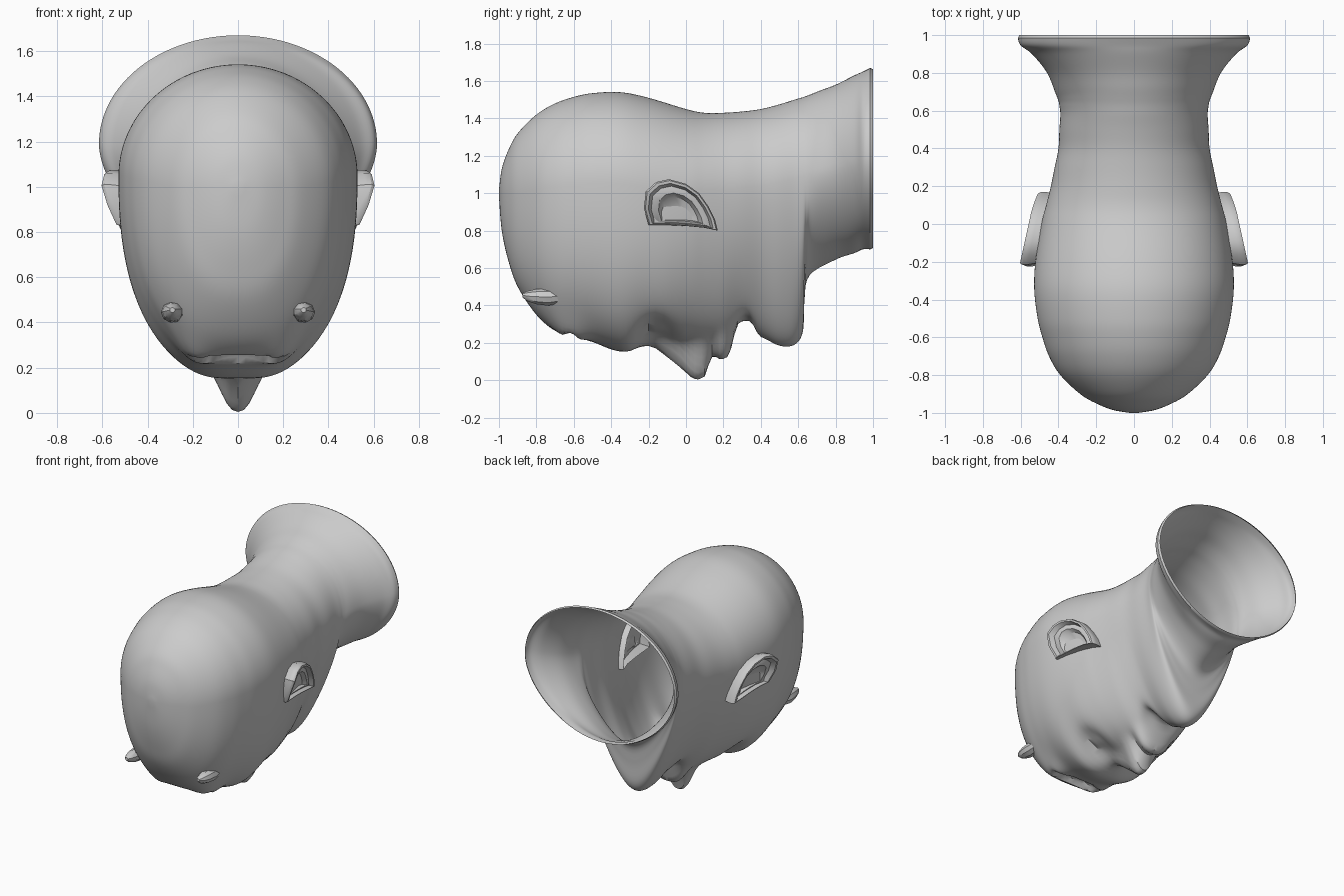
import bpy, bmesh, math

if "Cube" in bpy.data.objects:
    bpy.data.objects.remove(bpy.data.objects["Cube"])

# Stations along the head: y top, z top, y bottom, z bottom, z widest, half width
ST = [(-1.0, 1.02, -1.0, .98, 1.0, .02), (-.985, 1.13, -.985, .80, 1.0, .11),
      (-.95, 1.23, -.95, .64, 1.0, .20), (-.9, 1.32, -.9, .50, 1.0, .285),
      (-.8, 1.42, -.8, .35, 1.02, .39), (-.7, 1.48, -.7, .265, 1.03, .45),
      (-.6, 1.515, -.6, .235, 1.04, .485), (-.5, 1.535, -.5, .205, 1.05, .51),
      (-.35, 1.54, -.35, .155, 1.05, .528), (-.2, 1.51, -.2, .19, 1.03, .522),
      (0, 1.45, 0, .195, 1.02, .49), (.1, 1.43, .1, .19, 1.02, .465),
      (.2, 1.43, .2, .195, 1.02, .44), (.3, 1.437, .3, .23, 1.03, .42),
      (.4, 1.45, .4, .23, 1.04, .40), (.5, 1.475, .5, .185, 1.06, .395),
      (.58, 1.50, .58, .19, 1.08, .39), (.63, 1.515, .625, .26, 1.09, .395),
      (.67, 1.53, .633, .42, 1.1, .40), (.72, 1.55, .66, .56, 1.11, .415),
      (.8, 1.58, .8, .645, 1.14, .46), (.9, 1.63, .9, .68, 1.17, .54),
      (.945, 1.65, .945, .70, 1.19, .60), (.985, 1.67, .985, .70, 1.19, .615)]
# Along y: roundness of the lower half, and how far it narrows towards the bottom
ROUND = [(-1, 2.35), (-.1, 2.35), (.15, 2.15), (.4, 2), (1, 2)]
TAPER = [(-1, 0), (-.1, 0), (.2, .12), (.45, .28), (.62, .36), (.75, .36), (.9, .2), (1, .1)]
NOSE_H = [(-.25, 0), (-.18, .01), (-.05, .11), (.03, .18), (.06, .19), (.1, .17), (.125, .09), (.15, 0)]
NOSE_W = [(-1, .08), (-.05, .08), (.05, .12), (1, .12)]
SEG, SUB = 144, 5


def catmull(a, b, c, d, t):
    return [.5 * (2*q + (r-p)*t + (2*p-5*q+4*r-s)*t*t + (3*q-p-3*r+s)*t**3)
            for p, q, r, s in zip(a, b, c, d)]


def lerp_table(tab, v):
    for (a, p), (b, q) in zip(tab, tab[1:]):
        if a <= v <= b:
            u = (v-a) / (b-a)
            return p + (q-p) * u
    return tab[0][1] if v < tab[0][0] else tab[-1][1]


def bump(x, y, cx, cy, rx, ry, power=1):
    d = ((abs(x)-cx)/rx)**2 + ((y-cy)/ry)**2
    return math.exp(-d**power)


def face_offset(x, y):
    # nose
    dz = -lerp_table(NOSE_H, y) * math.exp(-(abs(x)/lerp_table(NOSE_W, y)*1.25)**2.4)
    # eye sockets, lids and brows
    dz += .08 * bump(x, y, .2, -.16, .12, .08, 1.3)
    dz -= .045 * bump(x, y, .2, -.15, .08, .04)
    dz -= .015 * bump(x, y, .17, -.3, .14, .05)
    # upper lip and open mouth
    dz -= .08 * bump(x, y, 0, .2, .14, .06, 2)
    dz += .085 * bump(x, y, 0, .31, .17, .065, 2)
    # forehead recess with raised corners
    dz -= .05 * bump(x, y, .2, -.62, .09, .11)
    dz += .05 * bump(x, y, 0, -.615, .2, .055, 4)
    return dz


def finish(bm, name, angle=40):
    bmesh.ops.recalc_face_normals(bm, faces=bm.faces)
    me = bpy.data.meshes.new(name)
    bm.to_mesh(me)
    bm.free()
    ob = bpy.data.objects.new(name, me)
    bpy.context.collection.objects.link(ob)
    bpy.ops.object.select_all(action='DESELECT')
    ob.select_set(True)
    bpy.context.view_layer.objects.active = ob
    bpy.ops.object.shade_smooth_by_angle(angle=math.radians(angle))
    return ob


def skin(bm, rings):
    for a, b in zip(rings, rings[1:]):
        n = len(a)
        for i in range(n):
            bm.faces.new((a[i], a[(i+1) % n], b[(i+1) % n], b[i]))


# Head and open flared neck
bm = bmesh.new()
rings = []
last = len(ST) - 1
for k in range(last):
    for j in range(SUB + (k == last-1)):
        yt, zt, yb, zb, zc, w = catmull(ST[max(k-1, 0)], ST[k], ST[k+1], ST[min(k+2, last)], j/SUB)
        n, taper = lerp_table(ROUND, yt), lerp_table(TAPER, yt)
        ring = []
        for i in range(SEG):
            t = 2*math.pi*i/SEG
            s, c = math.sin(t), math.cos(t)
            e = 2/n if c < 0 else 1
            x = w * math.copysign(abs(s)**e, s)
            f = abs(c)**e
            z = zc + (zt-zc)*f if c > 0 else zc - (zc-zb)*f
            y = (yt+yb)/2 + (yt-yb)/2*math.copysign(f, c)
            if c < 0:
                x *= 1 - taper*f**1.5
            if z < .7 and y < .6:
                z += face_offset(x, y) * min(1, (.7-z)/.2)
            ring.append(bm.verts.new((x, y, z)))
        rings.append(ring)
skin(bm, rings)
bm.faces.new(rings[0])
# short straight rim
rim = [bm.verts.new((v.co.x*.985, 1.0, 1.19 + (v.co.z-1.19)*.985)) for v in rings[-1]]
skin(bm, [rings[-1], rim])
finish(bm, "head")

# Ears: outline (y, z) lofted through rim, fold and hollow
EAR = [(-.2, .83), (-.225, .92), (-.215, 1.01), (-.16, 1.06), (-.09, 1.075), (0, 1.05),
       (.07, 1.0), (.12, .93), (.155, .86), (.17, .80), (.1, .815), (0, .825), (-.1, .83)]
LAYERS = [(.93, -.11), (1, -.035), (1, -.01), (.96, .003), (.88, .003), (.8, -.03),
          (.7, -.025), (.6, -.025), (.48, -.05), (.15, -.055)]
HORN = [(-.66, .45, .07), (-.74, .445, .085), (-.80, .447, .075), (-.85, .45, .05), (-.875, .455, .02)]
for side, tag in ((1, "right"), (-1, "left")):
    bm = bmesh.new()
    rings = []
    for s, dx in LAYERS:
        ring = []
        for y, z in EAR:
            y, z = -.03 + (y+.03)*s, .89 + (z-.89)*s
            slope = .4 * min(1, max(.2, .5 - 3*y))
            lean = .555 - .22*y + slope*min(0, z-.99)
            ring.append(bm.verts.new((side*(lean + dx), y, z)))
        rings.append(ring)
    skin(bm, rings)
    bm.faces.new(rings[-1])
    finish(bm, tag + "_ear", 35)

    # Forehead horn stub
    bm = bmesh.new()
    rings = [[bm.verts.new((side*(.29 + r*.6*math.cos(a)), y, z + r*.55*math.sin(a)))
              for a in [2*math.pi*i/9 for i in range(9)]] for y, z, r in HORN]
    skin(bm, rings)
    bm.faces.new(rings[-1])
    finish(bm, tag + "_horn_stub", 35)
